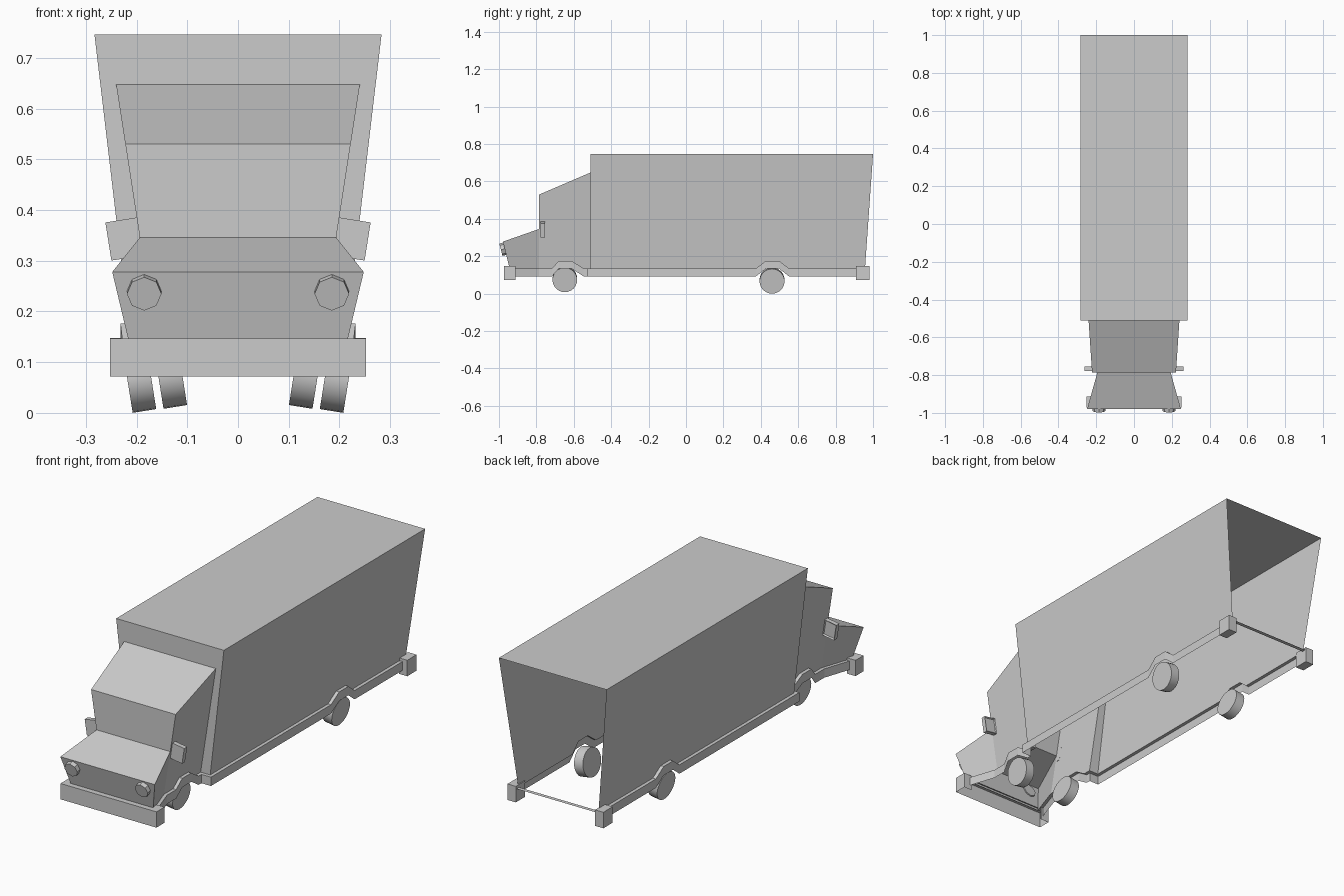
import bpy, bmesh, math
from mathutils import Vector, Matrix

if "Cube" in bpy.data.objects:
    bpy.data.objects.remove(bpy.data.objects["Cube"])


def sheet(name, side_faces=(), centre_faces=()):
    """Sheet object: side_faces are mirrored in x, centre_faces are half
    outlines (two points) spanned from -x to +x."""
    bm = bmesh.new()
    for pts in side_faces:
        for s in (1, -1):
            bm.faces.new([bm.verts.new((s * x, y, z)) for x, y, z in pts])
    for a, b in centre_faces:
        pts = [a, b, (-b[0], b[1], b[2]), (-a[0], a[1], a[2])]
        bm.faces.new([bm.verts.new(p) for p in pts])
    bmesh.ops.remove_doubles(bm, verts=bm.verts, dist=0.0005)
    bmesh.ops.recalc_face_normals(bm, faces=bm.faces)
    return finish(name, bm)


def finish(name, bm):
    me = bpy.data.meshes.new(name)
    bm.to_mesh(me)
    bm.free()
    ob = bpy.data.objects.new(name, me)
    bpy.context.collection.objects.link(ob)
    return ob


def disc(name, centre, axis, radius, depth, sides, smooth=False):
    rot = Vector(axis).to_track_quat('Z', 'Y').to_matrix().to_4x4()
    bm = bmesh.new()
    bmesh.ops.create_cone(bm, cap_ends=True, segments=sides, radius1=radius,
                          radius2=radius, depth=depth,
                          matrix=Matrix.Translation(centre) @ rot)
    for f in bm.faces:
        f.smooth = smooth and len(f.verts) == 4
    ob = finish(name, bm)
    if smooth:
        for e in ob.data.edges:
            e.use_edge_sharp = False
        bpy.ops.object.select_all(action='DESELECT')
        ob.select_set(True)
        bpy.context.view_layer.objects.active = ob
        bpy.ops.object.shade_smooth_by_angle(angle=math.radians(35))
    return ob


def box_x(z):      # leaning cargo wall
    return 0.195 + 0.118 * z


def cab_x(z):      # leaning cab wall
    return 0.14 + 0.155 * z


Z0, Z1 = 0.135, 0.176      # sill height and wheel arch height
TOP, ROOF = 0.746, 0.648   # cargo roof and cab roof
FRONT, CAB = -0.51, -0.785

# Lower edges with the wheel arches cut in
box_sill = [(box_x(z), y, z) for y, z in
            [(FRONT, Z0), (0.374, Z0), (0.428, Z1), (0.498, Z1), (0.55, Z0), (0.957, Z0)]]
cab_sill = [(cab_x(z), y, z) for y, z in
            [(CAB, Z0), (-0.717, Z0), (-0.68, Z1), (-0.612, Z1), (-0.548, Z0), (FRONT, Z0)]]

# Cargo box: walls, roof and front frame around the cab, open rear and floor
box_tf, box_tr = (box_x(TOP), FRONT, TOP), (box_x(TOP), 1.0, TOP)
cab_tr = (cab_x(ROOF), FRONT, ROOF)
sheet("cargo_box",
      [[box_tf, box_tr] + box_sill[::-1],
       [cab_sill[-1], box_sill[0], box_tf, cab_tr]],
      [(box_tf, box_tr), (box_tf, cab_tr)])

# Cab and flared hood
wind_t = (cab_x(0.53), CAB, 0.53)
wind_b = (cab_x(0.346), CAB, 0.346)
nose_t = (0.248, -0.979, 0.278)
nose_b = (0.214, -0.943, Z0)
sheet("cab",
      [[cab_tr, wind_t, wind_b] + cab_sill,
       [wind_b, nose_t, nose_b, cab_sill[0]]],
      [(cab_tr, wind_t), (wind_t, wind_b), (wind_b, nose_t), (nose_t, nose_b)])

# Side trim: ledge plus hanging skirt following the sill
inner = [nose_b] + cab_sill + box_sill
corners = (len(cab_sill), len(cab_sill) + 1)
outer = [(x + 0.016, y - (0.017 if i in corners else 0), z)
         for i, (x, y, z) in enumerate(inner)]
low = [(x, y, z - 0.042) for x, y, z in outer]
trim = []
for i in range(len(inner) - 1):
    trim.append([inner[i], inner[i + 1], outer[i + 1], outer[i]])
    trim.append([outer[i], outer[i + 1], low[i + 1], low[i]])
sheet("side_trim", trim)

# Rear sill ledge
sheet("rear_sill", [], [((0.211, 0.957, Z0), (0.211, 0.976, Z0))])

# Front bumper: open underneath and behind
B0, B1, BX = 0.072, 0.147, 0.252
yf, yb = -0.972, -0.912
sheet("front_bumper",
      [[(BX, yf, B0), (BX, yb, B0), (BX, yb, B1), (BX, yf, B1)],
       [(BX, yf, B1), (BX, yb, B1), (0.208, yb, B1), (0.214, -0.94, B1), (0.214, yf, B1)],
       [(BX, yb, B0), (BX, yb, B1), (0.208, yb, B1), (0.208, yb, B0)]],
      [((BX, yf, B0), (BX, yf, B1)), ((0.214, yf, B1), (0.214, -0.94, B1))])

# Mirrored parts
for s, side in ((1, "right"), (-1, "left")):
    # Rear bumper corners
    bm = bmesh.new()
    bmesh.ops.create_cube(bm, size=1, matrix=Matrix.Translation((s * 0.23, 0.945, 0.11))
                          @ Matrix.Diagonal((0.044, 0.07, 0.076, 1)))
    finish("rear_bumper_" + side, bm)

    # Side mirror with recessed glass
    bm = bmesh.new()
    bmesh.ops.create_cube(bm, size=1, matrix=Matrix.Translation((s * 0.224, -0.766, 0.343))
                          @ Matrix.Rotation(s * math.radians(9), 4, 'Y')
                          @ Matrix.Diagonal((0.064, 0.022, 0.076, 1)))
    bm.normal_update()
    glass = max(bm.faces, key=lambda f: f.normal.y)
    bmesh.ops.inset_region(bm, faces=[glass], thickness=0.007, depth=0)
    bmesh.ops.translate(bm, verts=glass.verts, vec=(0, -0.006, 0))
    finish("mirror_" + side, bm)

    # Headlight, square to the raked nose
    disc("headlight_" + side, (s * 0.185, -0.977, 0.238),
         (0, -math.cos(0.26), -math.sin(0.26)), 0.034, 0.026, 8)

    # Wheels, leaning with the body
    lean = math.radians(9)
    axis = (s * math.cos(lean), 0, -math.sin(lean))
    disc("front_wheel_" + side, (s * 0.134, -0.648, 0.077), axis, 0.066, 0.047, 24, True)
    disc("rear_wheel_" + side, (s * 0.195, 0.46, 0.07), axis, 0.067, 0.047, 24, True)
